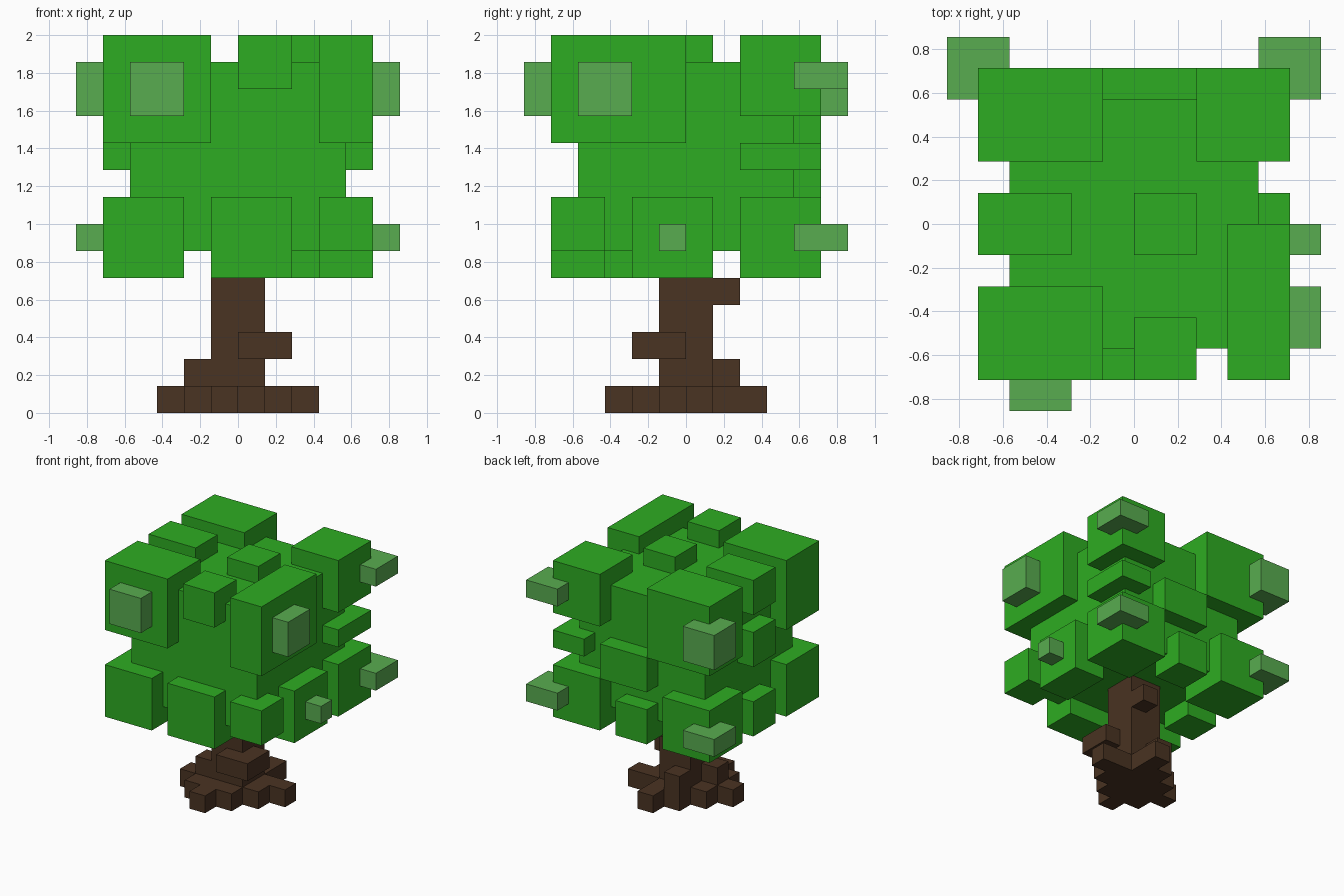
import bpy
import bmesh
from mathutils import Matrix, Vector

cube = bpy.data.objects.get("Cube")
if cube:
    bpy.data.objects.remove(cube, do_unlink=True)

U = 1 / 7  # size of one block of the grid


def material(name, rgb):
    m = bpy.data.materials.new(name)
    m.use_nodes = True
    m.diffuse_color = (*rgb, 1)
    bsdf = next(n for n in m.node_tree.nodes if n.type == 'BSDF_PRINCIPLED')
    bsdf.inputs["Base Color"].default_value = (*rgb, 1)
    bsdf.inputs["Roughness"].default_value = 0.9
    return m


LEAF = material("leaf green", (0.027, 0.413, 0.016))
PALE = material("pale green", (0.098, 0.413, 0.080))
BARK = material("dark bark", (0.068, 0.033, 0.016))


def block(name, mat, x, y, z):
    """Box given by (min, max) block counts along each axis."""
    lo, hi = Vector((x[0], y[0], z[0])) * U, Vector((x[1], y[1], z[1])) * U
    bm = bmesh.new()
    bmesh.ops.create_cube(bm, size=1, matrix=Matrix.Diagonal((*(hi - lo), 1)))
    mesh = bpy.data.meshes.new(name)
    bm.to_mesh(mesh)
    bm.free()
    mesh.materials.append(mat)
    ob = bpy.data.objects.new(name, mesh)
    ob.location = (lo + hi) / 2
    bpy.context.collection.objects.link(ob)
    return ob


# Trunk with stubs
block("trunk", BARK, (-1, 1), (-1, 1), (0, 6))
block("front_branch_stub", BARK, (0, 2), (-2, 0), (2, 3))
block("back_branch_stub", BARK, (0, 1), (0, 2), (4, 5))
block("right_root_step", BARK, (-2, 0), (-1, 0), (1, 2))
block("back_root_step", BARK, (-1, 0), (0, 2), (1, 2))

# Roots: one row per y, each with its own x range
for y, x in {-3: (-1, 0), -2: (-2, 1), -1: (-3, 2),
             0: (-2, 3), 1: (-1, 1), 2: (0, 1)}.items():
    block("root_row", BARK, x, (y, y + 1), (0, 1))

# Foliage core
block("foliage_core", LEAF, (-4, 4), (-4, 4), (6, 13))

# Upper foliage clumps
block("upper_front_right_clump", LEAF, (-5, -1), (-5, -2), (10, 14))
block("upper_back_right_clump", LEAF, (-5, -1), (2, 5), (10, 14))
block("upper_front_left_clump", LEAF, (3, 5), (-5, 0), (10, 14))
block("upper_back_left_clump", LEAF, (2, 5), (2, 5), (11, 14))
block("upper_front_clump", LEAF, (0, 2), (-5, -3), (12, 14))
block("upper_right_clump", LEAF, (-5, -2), (-1, 1), (12, 14))
block("top_clump", LEAF, (0, 2), (-1, 1), (12, 14))

# Middle foliage clumps
block("middle_right_clump", LEAF, (-5, -3), (-1, 1), (9, 11))
block("middle_back_left_clump", LEAF, (3, 5), (2, 5), (9, 10))
block("middle_back_clump", LEAF, (-1, 2), (3, 5), (8, 10))

# Lower foliage clumps
block("lower_front_right_clump", LEAF, (-5, -2), (-5, -2), (5, 8))
block("lower_front_clump", LEAF, (-1, 2), (-5, -3), (5, 8))
block("lower_front_left_clump", LEAF, (3, 5), (-5, -3), (6, 8))
block("lower_left_clump", LEAF, (3, 5), (-2, 1), (5, 8))
block("lower_back_left_clump", LEAF, (2, 5), (2, 5), (5, 8))
block("lower_back_right_clump", LEAF, (-5, -2), (2, 5), (5, 8))
block("lower_back_clump", LEAF, (-1, 1), (3, 5), (5, 7))
block("lower_right_clump", LEAF, (-5, -3), (-1, 1), (5, 7))

# Pale leaf tufts
block("upper_front_tuft", PALE, (-4, -2), (-6, -4), (11, 13))
block("upper_left_tuft", PALE, (4, 6), (-4, -2), (11, 13))
block("upper_back_right_tuft", PALE, (-6, -4), (4, 6), (11, 13))
block("upper_back_left_tuft", PALE, (4, 6), (4, 6), (12, 13))
block("lower_left_tuft", PALE, (4, 6), (-1, 0), (6, 7))
block("lower_back_left_tuft", PALE, (4, 6), (4, 6), (6, 7))
block("lower_back_right_tuft", PALE, (-6, -4), (4, 6), (6, 7))
